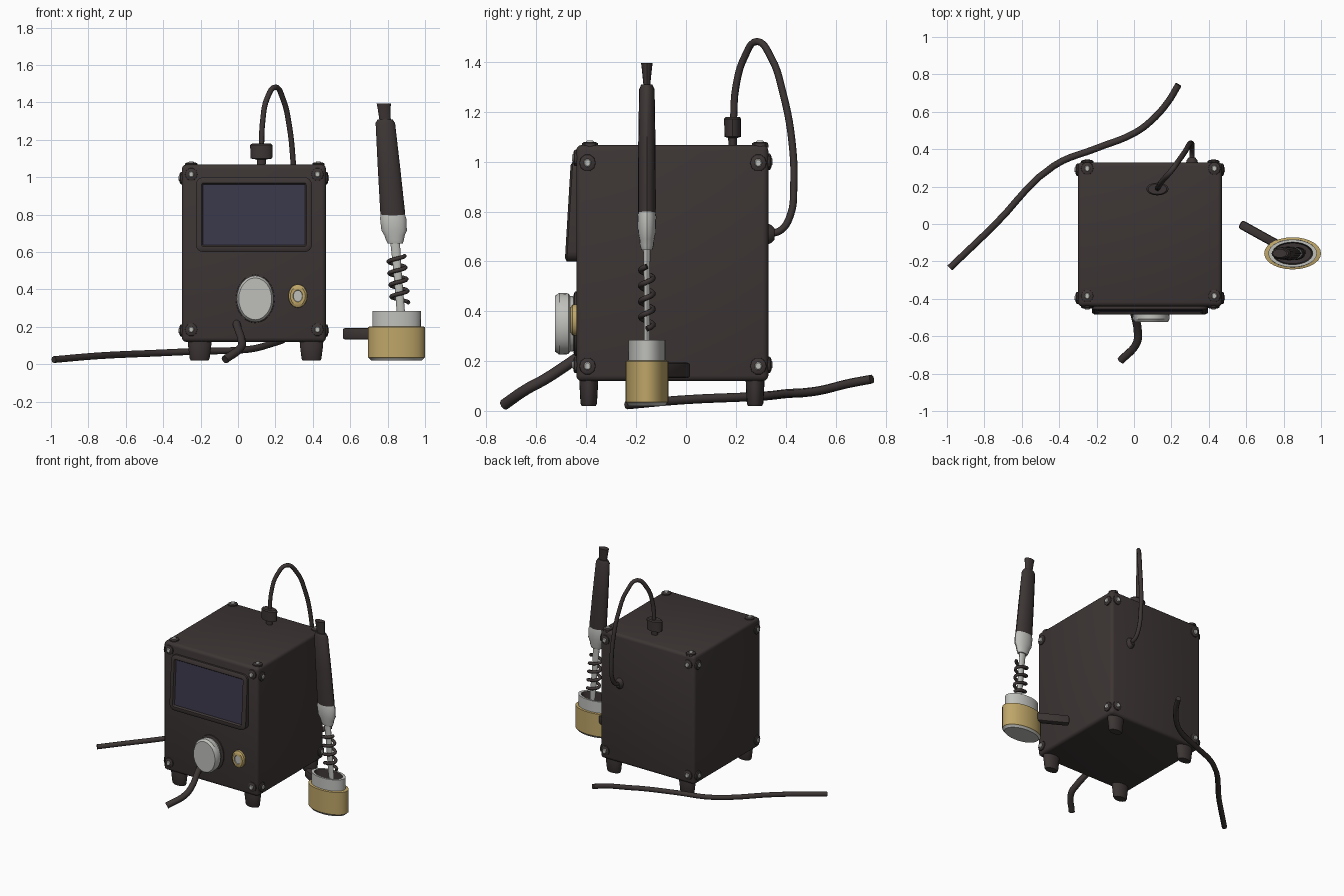
import bpy, bmesh, math
from mathutils import Vector, Matrix

if "Cube" in bpy.data.objects:
    bpy.data.objects.remove(bpy.data.objects["Cube"])


def material(name, rgb):
    m = bpy.data.materials.new(name)
    m.diffuse_color = (*rgb, 1)
    m.use_nodes = True
    m.node_tree.nodes["Principled BSDF"].inputs["Base Color"].default_value = m.diffuse_color
    return m


DARK = material("charcoal", (0.046, 0.036, 0.035))
GREY = material("light_grey", (0.52, 0.53, 0.50))
GOLD = material("brass", (0.52, 0.38, 0.14))
SCREEN = material("screen_blue", (0.042, 0.039, 0.068))


def finish(name, bm, mats):
    bmesh.ops.recalc_face_normals(bm, faces=bm.faces[:])
    me = bpy.data.meshes.new(name)
    bm.to_mesh(me)
    bm.free()
    for m in mats:
        me.materials.append(m)
    ob = bpy.data.objects.new(name, me)
    bpy.context.collection.objects.link(ob)
    return ob


def loft(name, axis, rings, mats, bands=None, n=20):
    """Elliptical rings (centre, radius_a, radius_b) skinned along an axis; bands = material per segment."""
    u, v = {'z': ((1, 0, 0), (0, 1, 0)), 'y': ((1, 0, 0), (0, 0, 1)),
            'x': ((0, 1, 0), (0, 0, 1))}[axis]
    u, v = Vector(u), Vector(v)
    bm = bmesh.new()
    loops = []
    for c, ra, rb in rings:
        loops.append([bm.verts.new(Vector(c) + u * ra * math.cos(2 * math.pi * i / n)
                                   + v * rb * math.sin(2 * math.pi * i / n)) for i in range(n)])
    bands = bands or [0] * (len(rings) - 1)
    for a, b, k in zip(loops, loops[1:], bands):
        for i in range(n):
            j = (i + 1) % n
            bm.faces.new((a[i], a[j], b[j], b[i])).material_index = k
    bm.faces.new(loops[0]).material_index = bands[0]
    bm.faces.new(loops[-1]).material_index = bands[-1]
    return finish(name, bm, mats)


def box_bm(lo, hi):
    bm = bmesh.new()
    bmesh.ops.create_cube(bm, size=1)
    lo, hi = Vector(lo), Vector(hi)
    for vert in bm.verts:
        vert.co = Vector([(lo[i] + hi[i]) / 2 + vert.co[i] * (hi[i] - lo[i]) for i in range(3)])
    return bm


def cable(name, pts, r, mat=DARK, smooth=True):
    cu = bpy.data.curves.new(name, 'CURVE')
    cu.dimensions = '3D'
    cu.bevel_depth, cu.bevel_resolution, cu.resolution_u = r, 2, 5
    cu.use_fill_caps = True
    cu.materials.append(mat)
    if smooth:
        sp = cu.splines.new('BEZIER')
        sp.bezier_points.add(len(pts) - 1)
        for bp, p in zip(sp.bezier_points, pts):
            bp.co = p
            bp.handle_left_type = bp.handle_right_type = 'AUTO'
    else:
        sp = cu.splines.new('POLY')
        sp.points.add(len(pts) - 1)
        for q, p in zip(sp.points, pts):
            q.co = (*p, 1)
    ob = bpy.data.objects.new(name, cu)
    bpy.context.collection.objects.link(ob)
    return ob


# Housing
X0, X1, Y0, Y1, Z0, Z1 = -0.30, 0.47, -0.44, 0.33, 0.12, 1.067
bm = box_bm((X0, Y0, Z0), (X1, Y1, Z1))
bmesh.ops.bevel(bm, geom=bm.edges[:], offset=0.022, segments=3, profile=0.5, affect='EDGES')
finish("housing", bm, [DARK])

# Feet
for x in (-0.205, 0.393):
    for y in (-0.39, 0.277):
        loft("foot", 'z', [((x, y, 0.14), 0.064, 0.038), ((x, y, 0.10), 0.062, 0.037),
                           ((x, y, 0.03), 0.053, 0.033), ((x, y, 0.02), 0.047, 0.028)], [DARK])


# Corner screws in dark bosses on every upright face and the top
def screw(axis, p, sign):
    d = Vector([float(a == axis) * sign for a in 'xyz'])
    p = Vector(p)
    loft("corner_screw", axis,
         [(p - d * 0.01, 0.034, 0.036), (p + d * 0.007, 0.032, 0.034), (p + d * 0.012, 0.022, 0.024),
          (p + d * 0.012, 0.015, 0.017), (p + d * 0.017, 0.011, 0.013)],
         [DARK, GREY], [0, 0, 0, 1], n=10)


for z in (0.185, 1.0):
    for x in (-0.25, 0.425):
        screw('y', (x, Y0, z + 0.015 * (z > 0.5)), -1)
        screw('y', (x, Y1, z), 1)
    for y in (-0.395, 0.29):
        screw('x', (X0, y, z - 0.005), -1)
        screw('x', (X1, y, z - 0.005), 1)
for x in (-0.25, 0.43):
    for y in (-0.385, 0.297):
        screw('z', (x, y, Z1), 1)

# Display bezel, leaning back slightly, with recessed screen
bm = box_bm((-0.225, -0.478, 0.60), (0.395, -0.42, 1.0))
edges = [e for e in bm.edges if abs((e.verts[0].co - e.verts[1].co).y) > 0.01]
bmesh.ops.bevel(bm, geom=edges, offset=0.04, segments=4, profile=0.5, affect='EDGES')
bm.normal_update()
front = [f for f in bm.faces if f.normal.y < -0.9]
bmesh.ops.inset_region(bm, faces=front, thickness=0.014, depth=0.008)
bmesh.ops.inset_region(bm, faces=front, thickness=0.016, depth=0)
bmesh.ops.inset_region(bm, faces=front, thickness=0.008, depth=-0.012)
for f in front:
    f.material_index = 1
for vert in bm.verts:
    if vert.co.y < -0.43:
        vert.co.y += (vert.co.z - 0.60) * 0.06
finish("display_bezel", bm, [DARK, SCREEN])

# Control knob and brass socket
kx, kz = 0.092, 0.35
loft("control_knob", 'y', [((kx, -0.43, kz), 0.105, 0.13), ((kx, -0.447, kz), 0.103, 0.128),
                           ((kx, -0.452, kz), 0.085, 0.11), ((kx, -0.465, kz), 0.088, 0.112),
                           ((kx, -0.472, kz), 0.098, 0.122), ((kx, -0.508, kz), 0.099, 0.124),
                           ((kx, -0.525, kz), 0.088, 0.112)], [DARK, GREY], [0, 0, 1, 1, 1, 1], n=24)
sx, sz = 0.32, 0.365
loft("socket", 'y', [((sx, -0.43, sz), 0.052, 0.064), ((sx, -0.455, sz), 0.050, 0.062),
                     ((sx, -0.463, sz), 0.040, 0.050), ((sx, -0.463, sz), 0.026, 0.032),
                     ((sx, -0.458, sz), 0.024, 0.030)], [GOLD, GREY], [0, 0, 0, 1])

# Top plug, arched cable and rear grommet
px, py = 0.125, 0.187
loft("top_plug", 'z', [((px, py, 1.05), 0.022, 0.016), ((px, py, 1.095), 0.025, 0.018),
                       ((px, py, 1.10), 0.058, 0.033), ((px, py, 1.172), 0.060, 0.034),
                       ((px, py, 1.18), 0.050, 0.028)], [DARK], n=16)
cable("arched_cable", [(0.125, 0.19, 1.16), (0.132, 0.20, 1.30), (0.155, 0.235, 1.42), (0.20, 0.285, 1.482),
                       (0.24, 0.34, 1.42), (0.275, 0.39, 1.27), (0.295, 0.425, 1.08), (0.305, 0.432, 0.90),
                       (0.31, 0.42, 0.79), (0.31, 0.38, 0.725), (0.31, 0.32, 0.71)], 0.0145)
loft("rear_grommet", 'y', [((0.31, 0.32, 0.71), 0.034, 0.045), ((0.31, 0.342, 0.71), 0.028, 0.036),
                           ((0.31, 0.355, 0.71), 0.018, 0.022)], [DARK], n=12)

# Loose leads on the ground
cable("rear_lead", [(-0.985, -0.235, 0.025), (-0.75, -0.01, 0.045), (-0.43, 0.31, 0.06), (-0.20, 0.405, 0.07),
                    (0.0, 0.485, 0.075), (0.09, 0.55, 0.085), (0.18, 0.65, 0.11), (0.238, 0.745, 0.128)], 0.018)
cable("front_lead", [(-0.01, -0.42, 0.225), (0.0, -0.47, 0.19), (0.02, -0.57, 0.125),
                     (0.015, -0.635, 0.09), (-0.07, -0.73, 0.025)], 0.022)

# Holder cup: brass sleeve, grey rim, dark hollow
cx, cy = 0.848, -0.157
loft("holder_cup", 'z', [((cx, cy, 0.02), 0.135, 0.075), ((cx, cy, 0.034), 0.148, 0.083),
                         ((cx, cy, 0.036), 0.152, 0.086), ((cx, cy, 0.20), 0.152, 0.086),
                         ((cx, cy, 0.203), 0.130, 0.075), ((cx, cy, 0.285), 0.130, 0.074),
                         ((cx, cy, 0.285), 0.108, 0.060), ((cx, cy, 0.22), 0.100, 0.055)],
     [GREY, GOLD, DARK], [0, 1, 1, 1, 0, 0, 2], n=28)

# Arm from the cup toward the housing
bm = box_bm((-0.115, -0.024, -0.031), (0.115, 0.024, 0.031))
bmesh.ops.bevel(bm, geom=bm.edges[:], offset=0.012, segments=2, profile=0.5, affect='EDGES')
bmesh.ops.transform(bm, verts=bm.verts[:], matrix=Matrix.Translation((0.668, -0.055, 0.163))
                    @ Matrix.Rotation(math.radians(-29), 4, 'Z'))
finish("holder_arm", bm, [DARK])


# Hand tool, leaning slightly along x
def axis_point(z):
    return (0.873 - (z - 0.25) * 0.082, -0.157, z)


def tool_part(name, rows, mat):
    loft(name, 'z', [(axis_point(z), a, b) for z, a, b in rows], [mat], n=16)


tool_part("tool_handle", [(0.78, 0.064, 0.035), (0.82, 0.066, 0.036), (1.05, 0.060, 0.035),
                          (1.29, 0.052, 0.031), (1.31, 0.040, 0.022)], DARK)
tool_part("tool_cord_stub", [(1.30, 0.030, 0.013), (1.36, 0.034, 0.019), (1.395, 0.038, 0.023)], DARK)
tool_part("tool_collar", [(0.645, 0.040, 0.022), (0.665, 0.048, 0.028), (0.69, 0.055, 0.030),
                          (0.715, 0.068, 0.036), (0.78, 0.070, 0.038), (0.805, 0.064, 0.034)], GREY)
tool_part("tool_shaft", [(0.21, 0.010, 0.006), (0.28, 0.022, 0.012), (0.52, 0.022, 0.012),
                         (0.66, 0.026, 0.015)], GREY)

# Coil spring around the shaft
coil = []
for i in range(4 * 14 + 1):
    a = 2 * math.pi * i / 14
    x, y, z = axis_point(0.33 + 0.25 * i / 56)
    coil.append((x + 0.045 * math.cos(a), y + 0.025 * math.sin(a), z))
cable("holder_spring", coil, 0.011, smooth=False)

# Smooth shading that keeps edges sharp
for ob in bpy.context.scene.objects:
    ob.select_set(ob.type == 'MESH')
    if ob.type == 'MESH':
        bpy.context.view_layer.objects.active = ob
bpy.ops.object.shade_smooth_by_angle(angle=math.radians(35))
